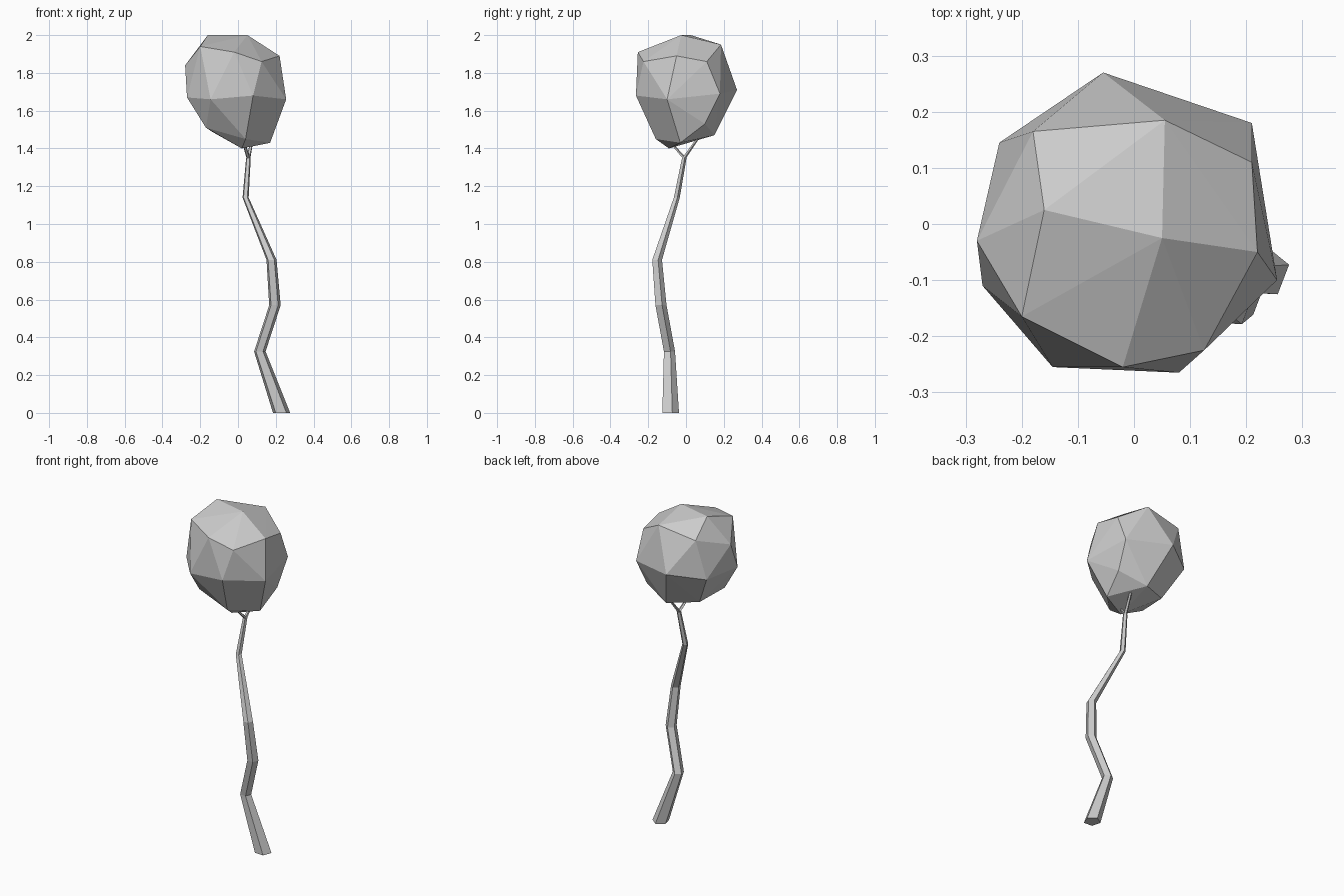
import bpy, bmesh, math
from mathutils import Vector

cube = bpy.data.objects.get("Cube")
if cube:
    bpy.data.objects.remove(cube, do_unlink=True)

grey = bpy.data.materials.new("plain grey")
grey.use_nodes = True
COLOUR = (0.6, 0.6, 0.6, 1)
grey.diffuse_color = COLOUR
grey.node_tree.nodes["Principled BSDF"].inputs["Base Color"].default_value = COLOUR


def finish(bm, name):
    bmesh.ops.recalc_face_normals(bm, faces=bm.faces)
    mesh = bpy.data.meshes.new(name)
    bm.to_mesh(mesh)
    bm.free()
    mesh.materials.append(grey)
    obj = bpy.data.objects.new(name, mesh)
    bpy.context.collection.objects.link(obj)
    return obj


def stem(name, path, sides=5, turn=15):
    """Faceted tapering tube with level rings; path holds (x, y, z, radius)."""
    bm = bmesh.new()
    angles = [math.radians(turn) + math.tau * i / sides for i in range(sides)]
    rings = [[bm.verts.new((x + r * math.cos(a), y + r * math.sin(a), z)) for a in angles]
             for x, y, z, r in path]
    for low, high in zip(rings, rings[1:]):
        for i in range(sides):
            j = (i + 1) % sides
            bm.faces.new((low[i], low[j], high[j], high[i]))
    bm.faces.new(rings[0])
    bm.faces.new(rings[-1])
    return finish(bm, name)


# Crooked trunk and its two small forks
fork = (0.055, -0.01, 1.35, 0.013)
stem("trunk", [(0.23, -0.085, 0, 0.048), (0.115, -0.09, 0.325, 0.032),
               (0.195, -0.135, 0.57, 0.032), (0.177, -0.155, 0.81, 0.028),
               (0.04, -0.05, 1.14, 0.017), fork])
stem("front_branch", [fork[:3] + (0.011,), (0.03, -0.08, 1.43, 0.008)])
stem("back_branch", [fork[:3] + (0.011,), (0.075, 0.06, 1.45, 0.008)])

# Faceted crown: hull around its corner points
corners = [
    # top
    (-0.16, 0.025, 2.0), (0.05, -0.025, 2.0), (0.055, 0.185, 1.95),
    (-0.18, 0.165, 1.91), (-0.2, -0.165, 1.94), (-0.02, -0.255, 1.91),
    (0.125, -0.225, 1.86), (0.22, -0.05, 1.89), (0.21, 0.11, 1.86),
    # middle
    (-0.28, -0.03, 1.84), (-0.27, -0.11, 1.67), (-0.145, -0.255, 1.66),
    (0.08, -0.265, 1.68), (0.255, -0.1, 1.66), (0.21, 0.18, 1.69),
    (-0.055, 0.27, 1.71), (-0.24, 0.145, 1.68),
    # underside
    (-0.17, -0.13, 1.51), (0.04, -0.16, 1.45), (0.02, -0.09, 1.4),
    (0.17, -0.03, 1.43), (0.195, 0.1, 1.53), (0.03, 0.15, 1.47),
    (-0.14, 0.07, 1.49),
]
bm = bmesh.new()
for c in corners:
    bm.verts.new(Vector(c))
hull = bmesh.ops.convex_hull(bm, input=bm.verts)
spare = {v for v in hull["geom_interior"] + hull["geom_unused"]
         if isinstance(v, bmesh.types.BMVert)}
bmesh.ops.delete(bm, geom=list(spare), context="VERTS")
finish(bm, "crown")
